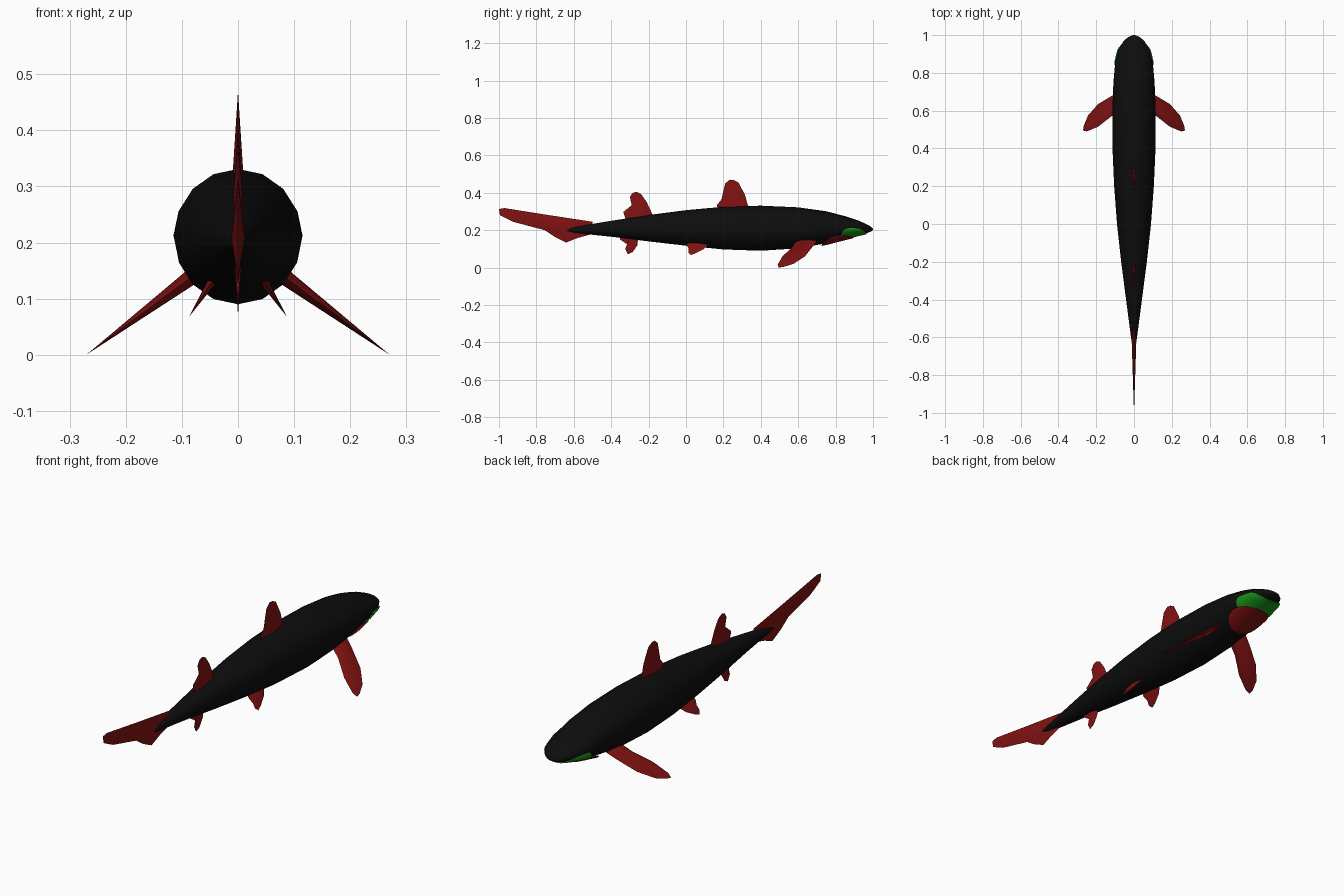
import bpy
import math
from mathutils import Vector

default_cube = bpy.data.objects.get("Cube")
if default_cube:
    bpy.data.objects.remove(default_cube, do_unlink=True)


def make_material(name, colour):
    material = bpy.data.materials.new(name)
    material.use_nodes = True
    material.diffuse_color = (*colour, 1)
    shader = material.node_tree.nodes["Principled BSDF"]
    shader.inputs["Base Color"].default_value = (*colour, 1)
    shader.inputs["Roughness"].default_value = 0.8
    return material


black = make_material("body black", (0.004, 0.004, 0.004))
red = make_material("fin red", (0.22, 0.006, 0.006))
green = make_material("snout green", (0.01, 0.3, 0.01))


def make_object(name, points, faces, material, smooth_angle):
    mesh = bpy.data.meshes.new(name)
    mesh.from_pydata(points, [], faces)
    mesh.materials.append(material)
    obj = bpy.data.objects.new(name, mesh)
    bpy.context.collection.objects.link(obj)
    bpy.ops.object.select_all(action="DESELECT")
    obj.select_set(True)
    bpy.context.view_layer.objects.active = obj
    # Make the outside consistent before shading
    bpy.ops.object.mode_set(mode="EDIT")
    bpy.ops.mesh.select_all(action="SELECT")
    bpy.ops.mesh.normals_make_consistent(inside=False)
    bpy.ops.object.mode_set(mode="OBJECT")
    bpy.ops.object.shade_smooth_by_angle(angle=math.radians(smooth_angle))
    return obj


# Body stations from tail to snout: y, half width, bottom, top
STATIONS = [
    (-0.69, 0.003, 0.2, 0.206), (-0.6, 0.016, 0.186, 0.217),
    (-0.4, 0.042, 0.165, 0.25), (-0.2, 0.068, 0.14, 0.281),
    (0, 0.09, 0.117, 0.307), (0.2, 0.105, 0.097, 0.325),
    (0.4, 0.114, 0.09, 0.331), (0.6, 0.115, 0.103, 0.322),
    (0.75, 0.109, 0.13, 0.301), (0.85, 0.1, 0.156, 0.275),
    (0.92, 0.084, 0.173, 0.252), (0.97, 0.054, 0.185, 0.23),
    (0.99, 0.03, 0.193, 0.217), (1, 0.005, 0.203, 0.208),
]


def section(y):
    """Half width, bottom and top of the body at y."""
    for a, b in zip(STATIONS, STATIONS[1:]):
        if y <= b[0]:
            t = (y - a[0]) / (b[0] - a[0])
            return [p + (q - p) * t for p, q in zip(a[1:], b[1:])]
    return STATIONS[-1][1:]


def surface(y, angle, lift=0):
    """Point on the body, with the angle measured from the belly."""
    half, low, high = section(y)
    return Vector(((half + lift) * math.sin(angle), y,
                   (low + high) / 2 - ((high - low) / 2 + lift) * math.cos(angle)))


# Body: sixteen-sided loft
SIDES = 16
body_points = [surface(s[0], math.tau * i / SIDES) for s in STATIONS for i in range(SIDES)]
body_faces = []
for row in range(len(STATIONS) - 1):
    for i in range(SIDES):
        a, b = row * SIDES + i, row * SIDES + (i + 1) % SIDES
        body_faces.append((a, b, b + SIDES, a + SIDES))
last = len(body_points) - SIDES
body_faces += [tuple(range(SIDES)), tuple(range(last, last + SIDES))]
make_object("body", body_points, body_faces, black, 60)


def belly_patch(name, start, end, spread, power, lift, material):
    """Thin rounded plate following the underside of the head."""
    rows, columns = 14, 24
    points, faces = [], []
    for r in range(rows + 1):
        t = 0.995 * math.sin(math.pi * (r / rows - 0.5))
        y = (start + end) / 2 + t * (end - start) / 2
        reach = math.radians(spread) * math.sqrt(1 - abs(t) ** power)
        for c in range(columns + 1):
            points.append(surface(y, reach * (2 * c / columns - 1), lift))
    width = columns + 1
    for r in range(rows):
        for c in range(columns):
            a = r * width + c
            faces.append((a, a + 1, a + width + 1, a + width))
    patch = make_object(name, points, faces, material, 60)
    plate = patch.modifiers.new("thickness", "SOLIDIFY")
    plate.thickness = 0.005
    plate.offset = 0


belly_patch("snout_patch", 0.82, 0.965, 87, 4, 0.003, green)
belly_patch("mouth", 0.725, 0.895, 54, 2, 0.007, red)


def fin(name, outline, root, place, normal, thickness):
    """Blade thickest at its root and sharp along its outline."""
    edge = [place(*p) for p in outline]
    offset = Vector(normal).normalized() * thickness
    centre = place(*root)
    count = len(edge)
    points = edge + [centre + offset, centre - offset]
    faces = []
    for i in range(count):
        j = (i + 1) % count
        faces += [(i, j, count), (j, i, count + 1)]
    make_object(name, points, faces, red, 50)


def upright(y, z):
    return Vector((0, y, z))


# Fins along the centre line
fin("front_dorsal_fin",
    [(0.35, 0.31), (0.33, 0.335), (0.315, 0.39), (0.28, 0.455), (0.255, 0.468),
     (0.235, 0.47), (0.21, 0.45), (0.2, 0.41), (0.19, 0.365), (0.165, 0.334), (0.17, 0.31)],
    (0.25, 0.315), upright, (1, 0, 0), 0.01)
fin("rear_dorsal_fin",
    [(-0.17, 0.26), (-0.18, 0.286), (-0.21, 0.35), (-0.24, 0.393), (-0.265, 0.405),
     (-0.285, 0.4), (-0.3, 0.377), (-0.29, 0.334), (-0.335, 0.297), (-0.32, 0.25)],
    (-0.24, 0.26), upright, (1, 0, 0), 0.01)
fin("anal_fin",
    [(-0.25, 0.19), (-0.255, 0.165), (-0.26, 0.12), (-0.285, 0.083), (-0.31, 0.071),
     (-0.325, 0.1), (-0.315, 0.125), (-0.355, 0.152), (-0.33, 0.19)],
    (-0.29, 0.18), upright, (1, 0, 0), 0.008)
fin("tail_fin",
    [(-0.5, 0.245), (-0.75, 0.283), (-0.97, 0.318), (-1, 0.313), (-0.995, 0.28),
     (-0.925, 0.245), (-0.755, 0.2), (-0.7, 0.163), (-0.64, 0.134), (-0.58, 0.158),
     (-0.5, 0.18)],
    (-0.63, 0.21), upright, (1, 0, 0), 0.012)

# Paired fins
for side, sign in (("left", 1), ("right", -1)):
    fin(side + "_pectoral_fin",
        [(0.7, 0.075), (0.68, 0.115), (0.635, 0.19), (0.575, 0.243), (0.52, 0.266),
         (0.495, 0.27), (0.49, 0.25), (0.515, 0.19), (0.57, 0.12), (0.59, 0.075)],
        (0.635, 0.085),
        lambda y, x: Vector((sign * x, y, 0.2 - 0.74 * x)),
        (sign * 0.74, 0, 1), 0.014)
    fin(side + "_pelvic_fin",
        [(0.13, 0.145), (0.117, 0.12), (0.096, 0.1), (0.053, 0.077), (0.025, 0.067),
         (0.012, 0.08), (0.015, 0.1), (0.005, 0.12), (0.01, 0.145)],
        (0.065, 0.135),
        lambda y, z: Vector((sign * (0.05 + (0.125 - z) * 0.65), y, z)),
        (sign, 0, 0.65), 0.008)
